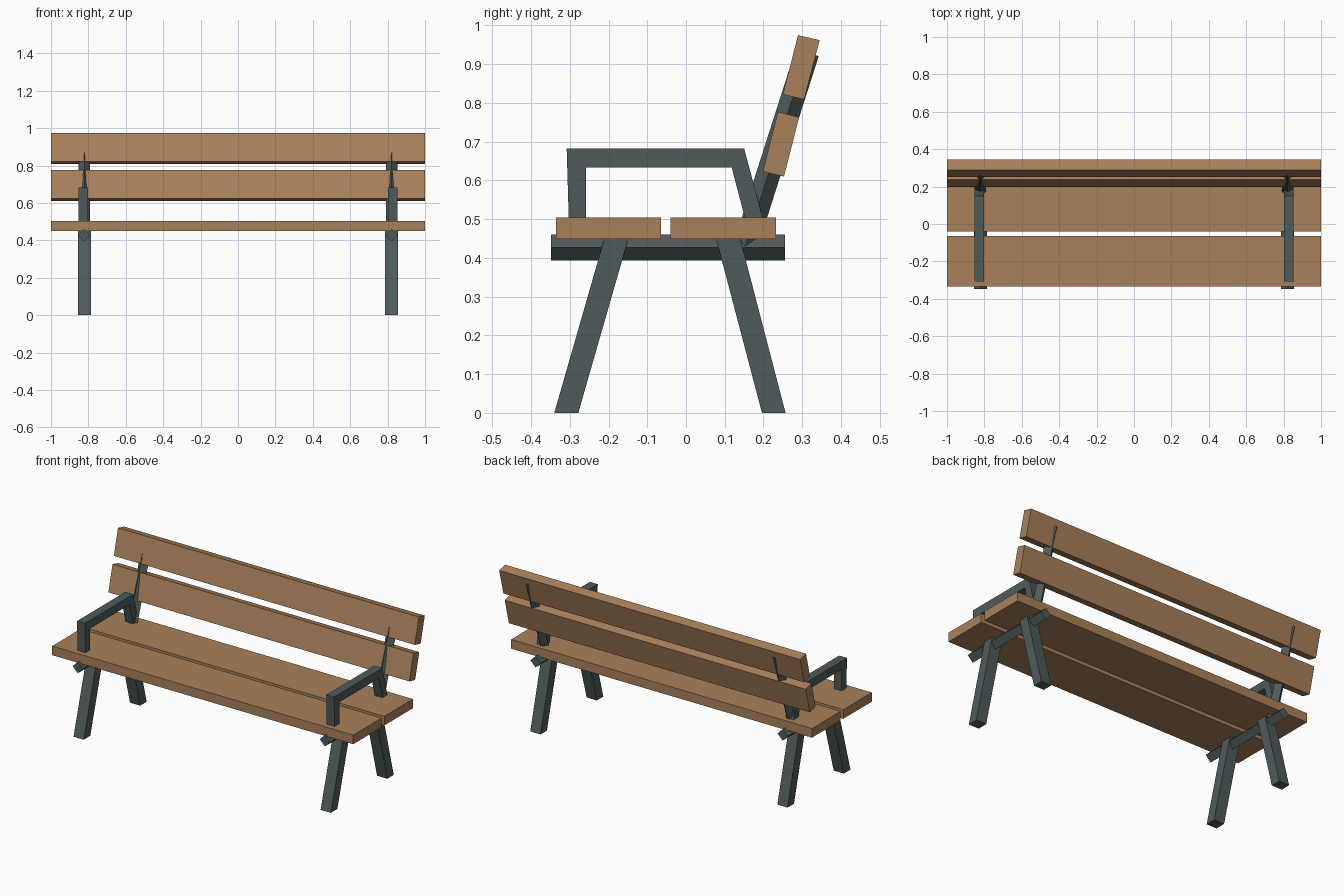
import bpy, bmesh, math
from mathutils import Matrix, Vector

if "Cube" in bpy.data.objects:
    bpy.data.objects.remove(bpy.data.objects["Cube"])


def material(name, color):
    m = bpy.data.materials.new(name)
    m.diffuse_color = (*color, 1)
    m.use_nodes = True
    m.node_tree.nodes["Principled BSDF"].inputs["Base Color"].default_value = m.diffuse_color
    return m


WOOD = material("wood", (0.40, 0.22, 0.105))
METAL = material("painted_metal", (0.08, 0.105, 0.105))


def finish(name, bm, mat):
    bmesh.ops.recalc_face_normals(bm, faces=bm.faces)
    mesh = bpy.data.meshes.new(name)
    bm.to_mesh(mesh)
    bm.free()
    mesh.materials.append(mat)
    obj = bpy.data.objects.new(name, mesh)
    bpy.context.collection.objects.link(obj)
    return obj


def prism(name, profile, x0, x1, mat):
    """Extrude a (y, z) profile from x0 to x1."""
    bm = bmesh.new()
    face = bm.faces.new([bm.verts.new((x0, y, z)) for y, z in profile])
    ext = bmesh.ops.extrude_face_region(bm, geom=[face])
    verts = [g for g in ext["geom"] if isinstance(g, bmesh.types.BMVert)]
    bmesh.ops.translate(bm, verts=verts, vec=(x1 - x0, 0, 0))
    return finish(name, bm, mat)


def diamond_bar(name, x, start, end, radius, mat):
    """Square bar standing on its corner, running between two (y, z) points."""
    a, b = Vector((x, *start)), Vector((x, *end))
    d = b - a
    place = Matrix.Translation((a + b) / 2) @ Matrix.Rotation(-math.atan2(d.y, d.z), 4, 'X')
    bm = bmesh.new()
    bmesh.ops.create_cone(bm, cap_ends=True, segments=4, radius1=radius,
                          radius2=radius, depth=d.length, matrix=place)
    return finish(name, bm, mat)


# Seat planks
for name, y0, y1 in (("front_seat_plank", -0.335, -0.065), ("rear_seat_plank", -0.04, 0.232)):
    prism(name, [(y0, 0.449), (y1, 0.449), (y1, 0.504), (y0, 0.504)], -1, 1, WOOD)

# Leaning backrest planks
prism("upper_back_plank", [(0.25, 0.822), (0.305, 0.809), (0.345, 0.962), (0.289, 0.975)], -1, 1, WOOD)
prism("lower_back_plank", [(0.198, 0.623), (0.253, 0.61), (0.292, 0.763), (0.237, 0.777)], -1, 1, WOOD)

# Metal frame on each side
for side, s in (("left", -1), ("right", 1)):
    # Splayed legs
    prism(f"{side}_front_leg", [(-0.34, 0), (-0.278, 0), (-0.149, 0.449), (-0.211, 0.449)],
          s * 0.787, s * 0.855, METAL)
    prism(f"{side}_rear_leg", [(0.196, 0), (0.257, 0), (0.14, 0.449), (0.078, 0.449)],
          s * 0.787, s * 0.855, METAL)
    # Seat rail and backrest support
    diamond_bar(f"{side}_seat_rail", s * 0.821, (-0.348, 0.427), (0.255, 0.427), 0.034, METAL)
    diamond_bar(f"{side}_back_support", s * 0.821, (0.153, 0.43), (0.313, 0.93), 0.031, METAL)
    # Armrest
    prism(f"{side}_armrest",
          [(-0.302, 0.48), (-0.308, 0.683), (0.15, 0.683), (0.204, 0.48),
           (0.158, 0.48), (0.118, 0.633), (-0.258, 0.633), (-0.258, 0.48)],
          s * 0.802, s * 0.854, METAL)
